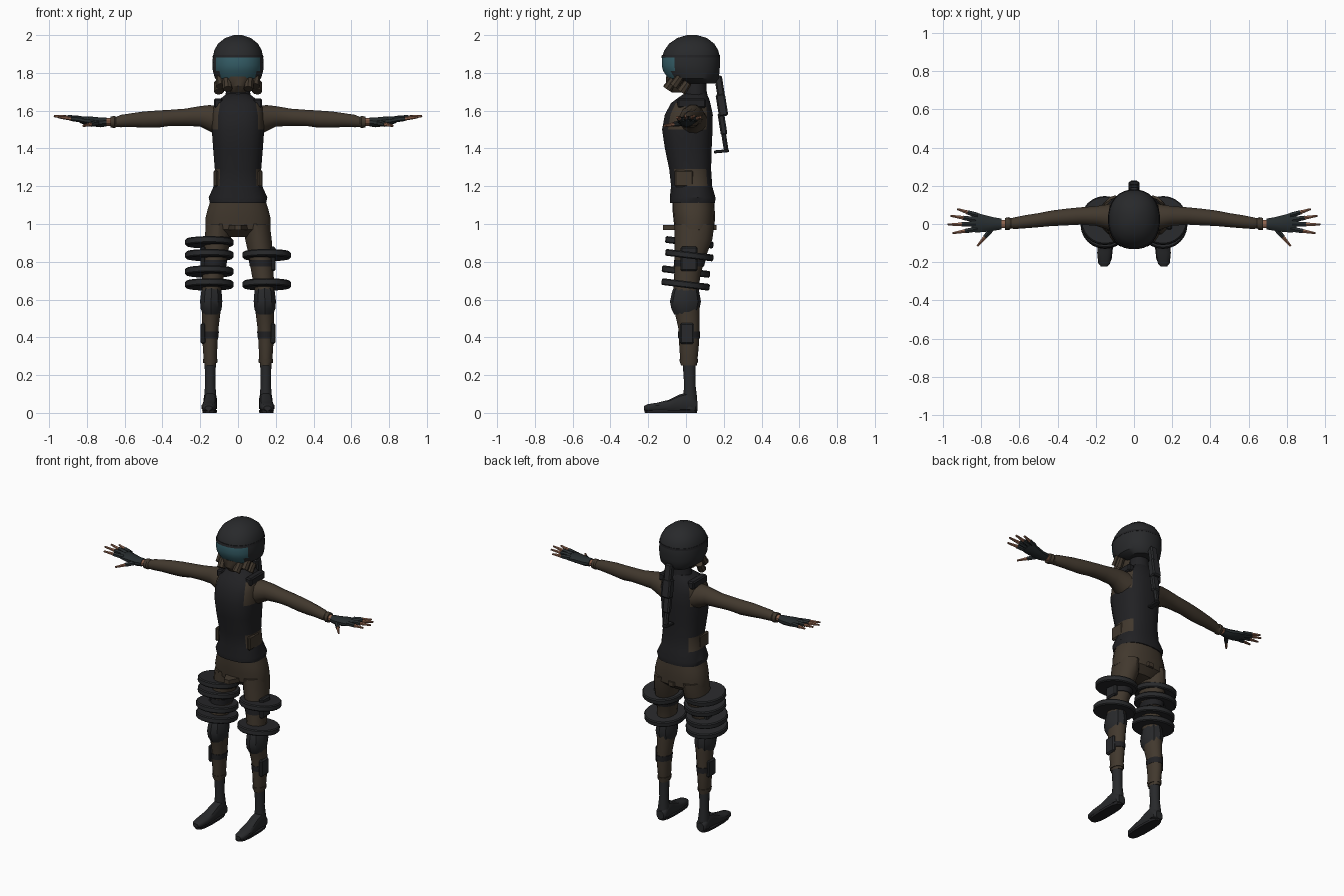
import bpy, bmesh
from math import radians, sin, cos, pi, copysign
from mathutils import Vector, Matrix

if "Cube" in bpy.data.objects:
    bpy.data.objects.remove(bpy.data.objects["Cube"], do_unlink=True)


def material(name, r, g, b, rough=0.8):
    mat = bpy.data.materials.new(name)
    mat.use_nodes = True
    mat.diffuse_color = (r, g, b, 1)
    shader = mat.node_tree.nodes["Principled BSDF"]
    shader.inputs["Base Color"].default_value = (r, g, b, 1)
    shader.inputs["Roughness"].default_value = rough
    return mat


black = material("black cloth", .015, .015, .017)
charcoal = material("charcoal gear", .021, .022, .024)
brown = material("brown cloth", .054, .04, .027)
skin = material("skin", .27, .125, .075)
teal = material("teal visor", .035, .11, .135)
glove_dark = material("dark glove", .02, .026, .028)


def finish(name, bm, mats, rule=None, angle=35):
    """Turn a bmesh into an object, colouring faces by an optional rule."""
    bmesh.ops.recalc_face_normals(bm, faces=bm.faces)
    bm.normal_update()
    if rule:
        for face in bm.faces:
            face.material_index = rule(face.calc_center_median(), face.normal)
    mesh = bpy.data.meshes.new(name)
    bm.to_mesh(mesh)
    bm.free()
    for mat in mats:
        mesh.materials.append(mat)
    obj = bpy.data.objects.new(name, mesh)
    bpy.context.collection.objects.link(obj)
    bpy.ops.object.select_all(action='DESELECT')
    obj.select_set(True)
    bpy.context.view_layer.objects.active = obj
    bpy.ops.object.shade_smooth_by_angle(angle=radians(angle))
    return obj


def loft(name, axis, rings, mats, side=1, sides=14, power=1.0, rule=None):
    """Skin elliptical sections (position, centre a, centre b, radius a, radius b)."""
    bm = bmesh.new()
    loops = []
    for u, a, b, ra, rb in rings:
        loop = []
        for i in range(sides):
            t = 2 * pi * (i + .5) / sides
            p = a + ra * copysign(abs(cos(t)) ** power, cos(t))
            q = b + rb * copysign(abs(sin(t)) ** power, sin(t))
            x, y, z = {'X': (u, p, q), 'Y': (p, u, q), 'Z': (p, q, u)}[axis]
            loop.append(bm.verts.new((x * side, y, z)))
        loops.append(loop)
    for low, high in zip(loops, loops[1:]):
        for i in range(sides):
            j = (i + 1) % sides
            bm.faces.new((low[i], low[j], high[j], high[i]))
    bm.faces.new(loops[0])
    bm.faces.new(loops[-1])
    return finish(name, bm, mats, rule)


def box(name, centre, size, mat, tilt=0, bevel=.008):
    bm = bmesh.new()
    bmesh.ops.create_cube(bm, size=1)
    bmesh.ops.scale(bm, vec=size, verts=bm.verts)
    bmesh.ops.bevel(bm, geom=bm.edges[:], offset=bevel, segments=1, affect='EDGES')
    turn = Matrix.Translation(centre) @ Matrix.Rotation(radians(tilt), 4, 'X')
    bmesh.ops.transform(bm, matrix=turn, verts=bm.verts)
    return finish(name, bm, [mat])


def disc(name, centre, radius, height, mat, tilt):
    bm = bmesh.new()
    bmesh.ops.create_cone(bm, cap_ends=True, segments=24, radius1=radius,
                          radius2=radius, depth=height)
    rims = [e for e in bm.edges if abs(e.verts[0].co.z - e.verts[1].co.z) < .001]
    bmesh.ops.bevel(bm, geom=rims, offset=.006, segments=1, affect='EDGES')
    turn = Matrix.Translation(centre) @ Matrix.Rotation(radians(tilt), 4, 'X')
    bmesh.ops.transform(bm, matrix=turn, verts=bm.verts)
    return finish(name, bm, [mat])


def rod(name, start, end, r1, r2, mat, sides=6):
    """Tapered rod between two points."""
    start, end = Vector(start), Vector(end)
    way = end - start
    bm = bmesh.new()
    bmesh.ops.create_cone(bm, cap_ends=True, segments=sides, radius1=r1,
                          radius2=r2, depth=way.length)
    turn = Matrix.Translation((start + end) / 2) @ way.to_track_quat('Z', 'Y').to_matrix().to_4x4()
    bmesh.ops.transform(bm, matrix=turn, verts=bm.verts)
    return finish(name, bm, [mat])


# Torso: dark vest with brown flanks and armholes
def vest_colour(c, n):
    flank = abs(n.x) > .65 and (1.2 < c.z < 1.3 or c.z > 1.47)
    return 1 if flank else 0


loft("vest", 'Z', [
    (1.11, 0, .035, .15, .12), (1.14, 0, .035, .157, .122),
    (1.2, 0, .03, .13, .11), (1.29, 0, .022, .124, .112),
    (1.4, 0, .012, .133, .125), (1.5, 0, .007, .14, .135),
    (1.58, 0, .015, .138, .128), (1.64, 0, .025, .125, .105),
    (1.67, 0, .04, .085, .08), (1.69, 0, .05, .06, .06),
], [black, brown], sides=20, power=.8, rule=vest_colour)
loft("collar", 'Z', [(1.65, 0, .05, .075, .07), (1.7, 0, .05, .065, .06),
                     (1.79, 0, .05, .055, .055)], [black])

# Trouser top with pointed hip flap
loft("pelvis", 'Z', [
    (.93, 0, .045, .1, .06), (.97, 0, .045, .175, .105),
    (1.03, 0, .043, .175, .11), (1.08, 0, .04, .162, .112),
    (1.13, 0, .038, .145, .11),
], [brown], sides=18, power=.85)
flap = loft("hip_flap", 'Z', [(.967, 0, .02, .08, .16), (.995, 0, .02, .08, .16)],
            [brown], sides=8, power=1.6)

# Helmet with a teal visor set in its front
loft("helmet", 'Z', [
    (1.745, 0, .075, .085, .08), (1.77, 0, .04, .122, .135),
    (1.81, 0, .028, .134, .15), (1.84, 0, .026, .136, .155),
    (1.885, 0, .026, .134, .154), (1.92, 0, .028, .126, .143),
    (1.955, 0, .03, .106, .12), (1.985, 0, .032, .068, .078),
    (2.0, 0, .032, .022, .026),
], [charcoal, teal], sides=28, power=.9,
    rule=lambda c, n: 1 if 1.77 < c.z < 1.885 and c.y < -.065 else 0)
loft("visor_brim", 'Z', [(1.882, 0, .024, .136, .157), (1.896, 0, .026, .133, .154)],
     [black], sides=28, power=.9)
loft("chin", 'Z', [(1.695, 0, -.03, .04, .045), (1.73, 0, -.03, .07, .075),
                   (1.78, 0, -.02, .09, .085)], [brown])

# Tail hanging behind the head
tail = [((0, .178, 1.73), (.05, .04, .11)), ((0, .19, 1.63), (.06, .05, .12)),
        ((0, .193, 1.53), (.048, .035, .12)), ((0, .205, 1.44), (.032, .025, .1))]
for i, (centre, size) in enumerate(tail):
    box("tail_section_%d" % i, centre, size, charcoal, tilt=9)
box("tail_tip", (0, .188, 1.385), (.035, .08, .016), charcoal, tilt=5, bevel=.004)

# Limbs and gear, built once per side
for side, word in ((1, "left"), (-1, "right")):
    def at(x, y, z):
        return (x * side, y, z)

    for i, (x, y, z) in enumerate([(.055, -.085, 1.735), (.09, -.05, 1.75), (.1, -.01, 1.72)]):
        rod("%s_mask_knob_%d" % (word, i), at(x, y - .015, z - .02),
            at(x + .005, y + .02, z + .03), .026, .022, brown, sides=8)
    box(word + "_shoulder_strap", at(.105, .03, 1.64), (.045, .15, .05), black)
    box(word + "_waist_pouch", at(.118, -.01, 1.24), (.022, .1, .09), brown)

    # Sleeve, cuff and wrist
    loft(word + "_sleeve", 'X', [
        (.09, .03, 1.54, .085, .085), (.15, .038, 1.56, .065, .072),
        (.2, .042, 1.57, .053, .056), (.28, .042, 1.565, .047, .047),
        (.36, .036, 1.562, .045, .044), (.43, .03, 1.555, .042, .047),
        (.5, .02, 1.553, .038, .044), (.56, .013, 1.55, .036, .038),
        (.62, .005, 1.545, .032, .034), (.645, .003, 1.54, .028, .028),
        (.655, .002, 1.54, .035, .033), (.675, 0, 1.54, .033, .03),
    ], [brown], side, sides=12)
    loft(word + "_wrist", 'X', [(.66, 0, 1.54, .022, .02), (.71, 0, 1.54, .024, .02)],
         [skin], side, sides=10)

    # Fingerless glove with skin fingertips
    loft(word + "_glove", 'X', [
        (.695, 0, 1.54, .03, .023), (.73, 0, 1.538, .036, .026),
        (.79, .003, 1.545, .048, .025), (.83, .008, 1.55, .055, .018),
        (.85, .01, 1.555, .05, .012),
    ], [glove_dark], side, sides=10)
    fingers = [((.82, .045, 1.553), (.925, .078, 1.565)),
               ((.83, .022, 1.556), (.96, .043, 1.572)),
               ((.83, 0, 1.556), (.975, -.003, 1.572)),
               ((.82, -.026, 1.552), (.95, -.048, 1.565)),
               ((.74, -.02, 1.535), (.82, -.115, 1.52))]
    for i, (root, tip) in enumerate(fingers):
        knuckle = Vector(root).lerp(Vector(tip), .5)
        rod("%s_glove_finger_%d" % (word, i), at(*root), at(*knuckle), .016, .013, glove_dark)
        rod("%s_fingertip_%d" % (word, i), at(*knuckle), at(*tip), .011, .006, skin)

    # Trouser leg with a cuff
    loft(word + "_leg", 'Z', [
        (.25, .147, .015, .03, .042), (.285, .147, .015, .036, .046),
        (.36, .148, .016, .04, .052), (.45, .146, .015, .044, .056),
        (.53, .142, .006, .05, .065), (.59, .142, 0, .054, .072),
        (.65, .14, 0, .053, .066), (.74, .13, .008, .06, .07),
        (.84, .12, .025, .066, .085), (.92, .108, .04, .072, .1),
        (1.0, .1, .045, .07, .105),
    ], [brown], side)
    loft(word + "_trouser_cuff", 'Z', [(.265, .147, .015, .038, .047),
                                       (.285, .147, .015, .04, .05)], [brown], side)

    # Knee pad, straps and pouches
    loft(word + "_knee_pad", 'Z', [
        (.52, .142, 0, .045, .062), (.55, .142, -.003, .058, .074),
        (.59, .142, -.003, .062, .082), (.64, .141, -.002, .057, .072),
        (.66, .14, 0, .05, .066),
    ], [charcoal], side, sides=10)
    loft(word + "_shin_strap", 'Z', [(.395, .148, .016, .044, .057),
                                     (.43, .147, .016, .047, .058)], [black], side)
    loft(word + "_thigh_strap", 'Z', [(.775, .127, .015, .066, .08),
                                      (.81, .123, .02, .068, .084)], [black], side)
    box(word + "_shin_pouch", at(.185, .005, .42), (.026, .075, .11), charcoal)
    box(word + "_thigh_pouch", at(.185, .015, .815), (.028, .09, .13), charcoal)

    # Boot shaft and foot
    loft(word + "_boot", 'Z', [
        (.02, .147, .025, .036, .036), (.08, .147, .022, .034, .038),
        (.15, .147, .02, .028, .031), (.27, .147, .016, .031, .035),
    ], [charcoal], side, sides=12)
    loft(word + "_foot", 'Y', [
        (-.222, .156, .025, .018, .012), (-.205, .156, .027, .032, .019),
        (-.15, .154, .031, .04, .024), (-.09, .15, .038, .037, .032),
        (-.035, .148, .052, .034, .046), (.01, .147, .058, .036, .052),
        (.05, .147, .04, .036, .034), (.062, .147, .035, .025, .026),
    ], [charcoal], side, sides=12, power=.75)
    loft(word + "_sole", 'Z', [(0, .15, -.08, .038, .138), (.014, .15, -.08, .04, .14)],
         [black], side, power=.7)

    # Thigh discs: four on the right, two on the left
    heights = [(.835, .018), (.68, -.002)]
    if side < 0:
        heights += [(.903, .018), (.748, 0)]
    for i, (z, y) in enumerate(heights):
        disc("%s_thigh_disc_%d" % (word, i), at(.152, y, z), .128, .036, charcoal, tilt=-7)
